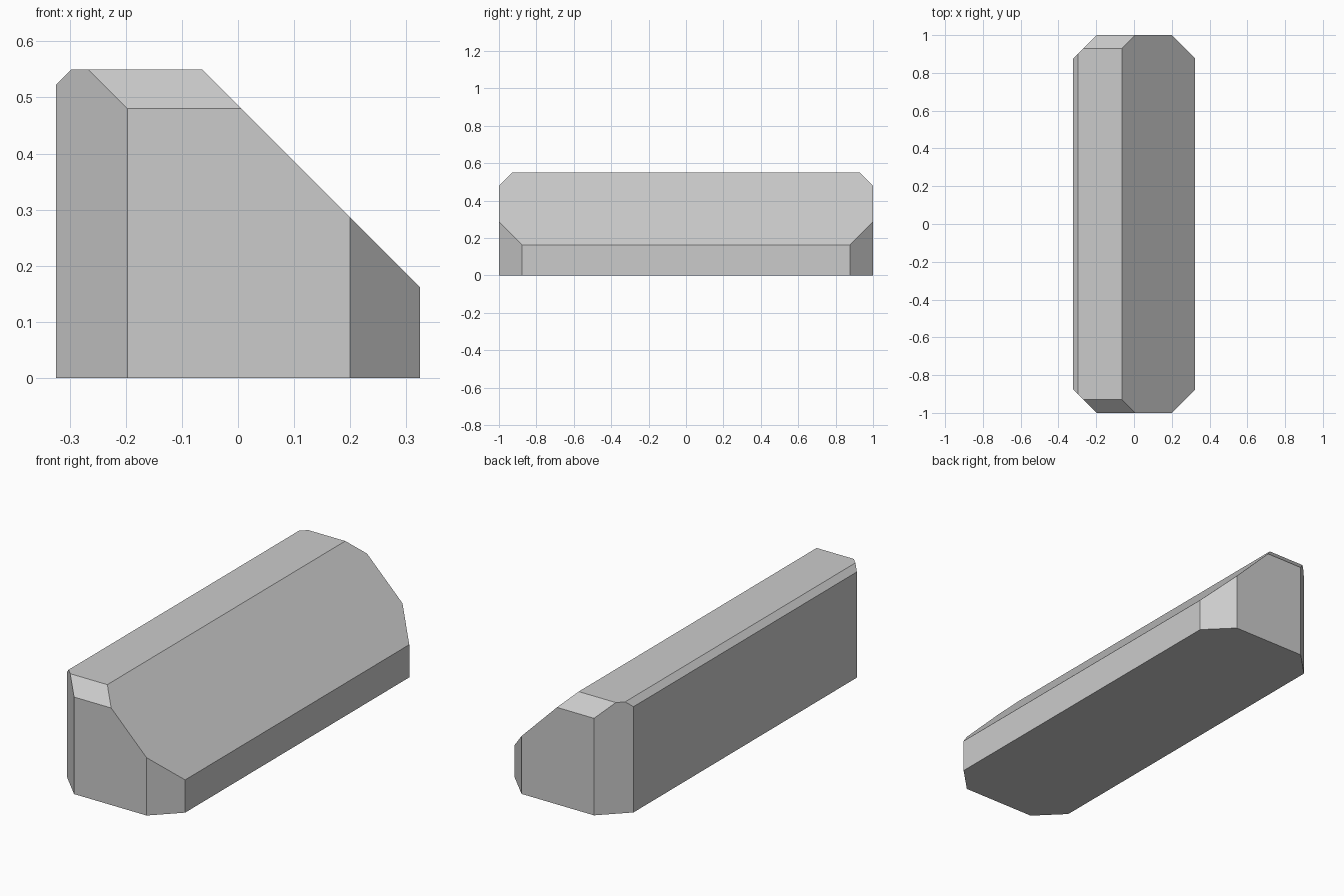
import bpy, bmesh
from mathutils import Vector, Matrix

if "Cube" in bpy.data.objects:
    bpy.data.objects.remove(bpy.data.objects["Cube"])

HALF_W, HALF_L, HEIGHT = 0.324, 1.0, 0.55

# Starting block, standing on the ground
bm = bmesh.new()
bmesh.ops.create_cube(bm, size=1.0, matrix=Matrix.Translation((0, 0, HEIGHT / 2))
                      @ Matrix.Diagonal((2 * HALF_W, 2 * HALF_L, HEIGHT, 1)))


def cut(normal, offset):
    """Slice off everything beyond normal . p = offset and cap the cut."""
    n = Vector(normal)
    res = bmesh.ops.bisect_plane(bm, geom=bm.verts[:] + bm.edges[:] + bm.faces[:],
                                 plane_co=n * (offset / n.length_squared),
                                 plane_no=n, clear_outer=True)
    edges = [e for e in res["geom_cut"] if isinstance(e, bmesh.types.BMEdge)]
    bmesh.ops.contextual_create(bm, geom=edges)


cut((1, 0, 1), 0.486)        # large sloped face
cut((-1, 0, 1), 0.847)       # small bevel along the back top edge
for s in (-1, 1):
    cut((1, s, 0), 1.2)      # upright corner bevels
    cut((-1, s, 0), 1.197)
    cut((0, s, 1), 1.48)     # top end bevels

bmesh.ops.recalc_face_normals(bm, faces=bm.faces[:])
mesh = bpy.data.meshes.new("bevelled_block")
bm.to_mesh(mesh)
bm.free()
bpy.context.collection.objects.link(bpy.data.objects.new("bevelled_block", mesh))
